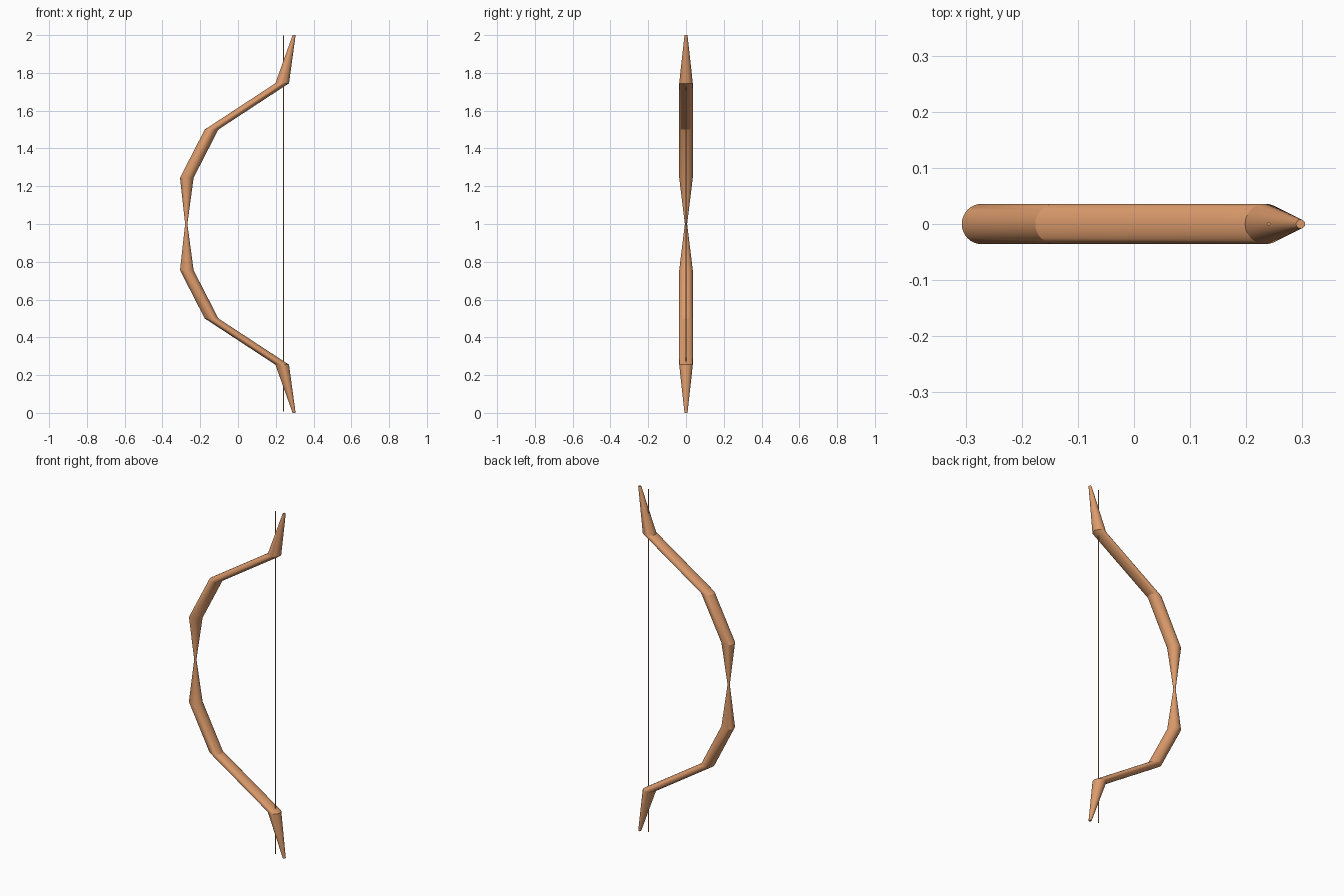
import bpy, bmesh
from math import cos, sin, tau

if "Cube" in bpy.data.objects:
    bpy.data.objects.remove(bpy.data.objects["Cube"])


def material(name, rgb):
    m = bpy.data.materials.new(name)
    m.diffuse_color = (*rgb, 1)
    m.use_nodes = True
    m.node_tree.nodes["Principled BSDF"].inputs["Base Color"].default_value = m.diffuse_color
    return m


def loft(name, rings, sides, mat):
    """Skin horizontal circles given as (x, z, radius), with capped ends."""
    bm = bmesh.new()
    loops = [[bm.verts.new((x + r * cos(tau * i / sides), r * sin(tau * i / sides), z))
              for i in range(sides)] for x, z, r in rings]
    for a, b in zip(loops, loops[1:]):
        for i in range(sides):
            j = (i + 1) % sides
            bm.faces.new((a[i], a[j], b[j], b[i]))
    bm.faces.new(loops[0][::-1])
    bm.faces.new(loops[-1])
    bmesh.ops.recalc_face_normals(bm, faces=bm.faces)
    mesh = bpy.data.meshes.new(name)
    bm.to_mesh(mesh)
    bm.free()
    mesh.materials.append(mat)
    obj = bpy.data.objects.new(name, mesh)
    bpy.context.collection.objects.link(obj)
    bpy.context.view_layer.objects.active = obj
    obj.select_set(True)
    bpy.ops.object.shade_smooth_by_angle(angle=0.4)
    obj.select_set(False)
    return obj


# Bow limbs: lower half mirrored about the thin grip
lower = [(0.297, 0.0, 0.008), (0.234, 0.255, 0.036),
         (-0.14, 0.5, 0.036), (-0.271, 0.755, 0.036)]
grip = [(-0.274, 1.0, 0.006)]
upper = [(x, 2 - z, r) for x, z, r in reversed(lower)]
loft("bow_limbs", lower + grip + upper, 32, material("wood", (0.72, 0.33, 0.15)))

# Bow string
loft("bow_string", [(0.24, 0.008, 0.003), (0.24, 1.997, 0.003)], 12,
     material("string", (0.72, 0.33, 0.15)))
